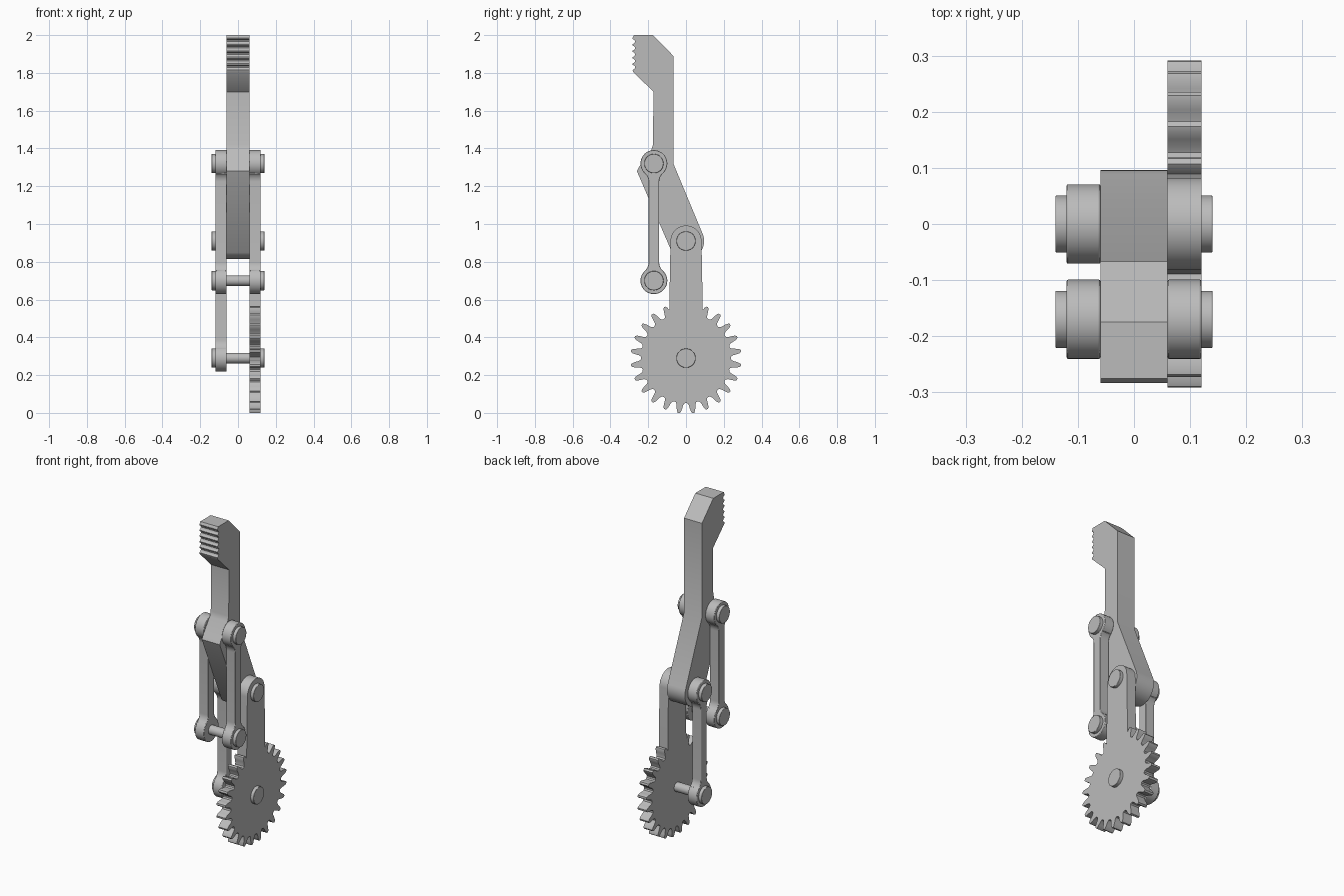
import bpy, bmesh
from math import cos, sin, pi, sqrt, atan2, radians

cube = bpy.data.objects.get("Cube")
if cube:
    bpy.data.objects.remove(cube)

grey = bpy.data.materials.new("plain grey")
grey.use_nodes = True
COLOUR = (0.5, 0.5, 0.5, 1)
grey.diffuse_color = COLOUR
grey.node_tree.nodes["Principled BSDF"].inputs["Base Color"].default_value = COLOUR

# Joint centres as (y, z)
GEAR = (0, 0.29)
KNUCKLE = (0, 0.91)
UPPER = (-0.17, 1.32)
LOWER = (-0.17, 0.70)
INNER, OUTER, HEAD = 0.06, 0.12, 0.14


def arc(centre, r, start, end, n):
    """Points of an arc in the side plane, angles in degrees from +y."""
    angles = [radians(start + (end - start) * i / n) for i in range(n + 1)]
    return [(centre[0] + r * cos(a), centre[1] + r * sin(a)) for a in angles]


def plate(name, outline, x0, x1, bevel=0):
    """Extrude a side-plane outline from x0 to x1."""
    bm = bmesh.new()
    face = bm.faces.new([bm.verts.new((x0, y, z)) for y, z in outline])
    side = bmesh.ops.extrude_face_region(bm, geom=[face])["geom"]
    verts = [v for v in side if isinstance(v, bmesh.types.BMVert)]
    bmesh.ops.translate(bm, verts=verts, vec=(x1 - x0, 0, 0))
    bmesh.ops.recalc_face_normals(bm, faces=bm.faces)
    mesh = bpy.data.meshes.new(name)
    bm.to_mesh(mesh)
    bm.free()
    mesh.materials.append(grey)
    mesh.shade_smooth()
    mesh.set_sharp_from_angle(angle=radians(32))
    obj = bpy.data.objects.new(name, mesh)
    bpy.context.collection.objects.link(obj)
    if bevel:
        mod = obj.modifiers.new("soft edge", "BEVEL")
        mod.width = bevel
        mod.segments = 2
        mod.limit_method = "ANGLE"
        mod.angle_limit = radians(60)
    return obj


def link_outline(bottom, top, r=0.071, half=0.028, fillet=0.06):
    """Bar with round eyes at both ends, blended by fillets."""
    rise = sqrt((r + fillet) ** 2 - (half + fillet) ** 2)
    a = atan2(rise, half + fillet) * 180 / pi
    y, z0, z1 = bottom[0], bottom[1], top[1]
    right, left = y + half + fillet, y - half - fillet
    pts = arc(top, r, -a, 180 + a, 32)
    pts += arc((left, z1 - rise), fillet, a, 0, 6)
    pts += arc((left, z0 + rise), fillet, 0, -a, 6)
    pts += arc(bottom, r, 180 - a, 360 + a, 32)
    pts += arc((right, z0 + rise), fillet, 180 + a, 180, 6)
    pts += arc((right, z1 - rise), fillet, 180, 180 - a, 6)
    return pts


# Finger: rounded knuckle, bent shank and a ribbed grip pad
finger = arc(KNUCKLE, 0.096, -140, 22, 20)
finger += [(-0.067, 1.32), (-0.067, 1.89), (-0.175, 2.0), (-0.275, 2.0)]
RIBS, RIB_TOP, RIB_PITCH = 5, 1.985, 0.034
for i in range(RIBS):
    z = RIB_TOP - i * RIB_PITCH
    finger += [(-0.283, z), (-0.282, z - 0.006)]
    finger += [(-0.272, z - 0.012), (-0.269, z - 0.02), (-0.273, z - 0.028)]
finger += [(-0.283, RIB_TOP - RIBS * RIB_PITCH), (-0.28, 1.805)]
finger += [(-0.172, 1.70), (-0.175, 1.42), (-0.185, 1.39), (-0.25, 1.30), (-0.26, 1.28)]
plate("finger", finger, -INNER, INNER)

# Gear and drive arm as one plate, with the arm replacing the upper teeth
TEETH, ARM = 24, 0.082
TOOTH = [(-0.5, 0.237), (-0.36, 0.24), (-0.27, 0.25), (-0.21, 0.268), (-0.15, 0.284),
         (-0.07, 0.293), (0.07, 0.293), (0.15, 0.284), (0.21, 0.268), (0.27, 0.25), (0.36, 0.24)]
gear = []
for i in range(TEETH):
    for step, r in TOOTH:
        a = pi / 2 + 2 * pi * (i + 0.5 + step) / TEETH
        y, z = r * cos(a), r * sin(a)
        if z < 0 or abs(y) > ARM:
            gear.append((GEAR[0] + y, GEAR[1] + z))
gear += arc(KNUCKLE, ARM, 0, 180, 28)
plate("gear_arm", gear, INNER, OUTER)

# Connecting links
plate("right_rear_link", link_outline(GEAR, KNUCKLE), -OUTER, -INNER, 0.003)
for side, s in (("left", 1), ("right", -1)):
    plate(side + "_front_link", link_outline(LOWER, UPPER), s * INNER, s * OUTER, 0.003)

# Pins: a shaft through each joint and a round head on both sides
for name, joint in (("gear", GEAR), ("knuckle", KNUCKLE),
                    ("upper", UPPER), ("lower", LOWER)):
    plate(name + "_shaft", arc(joint, 0.028, 0, 345, 23), -OUTER, OUTER)
    for side, s in (("left", 1), ("right", -1)):
        plate(f"{name}_{side}_pin_head", arc(joint, 0.051, 0, 350, 35),
              s * (OUTER - 0.005), s * HEAD, 0.002)
